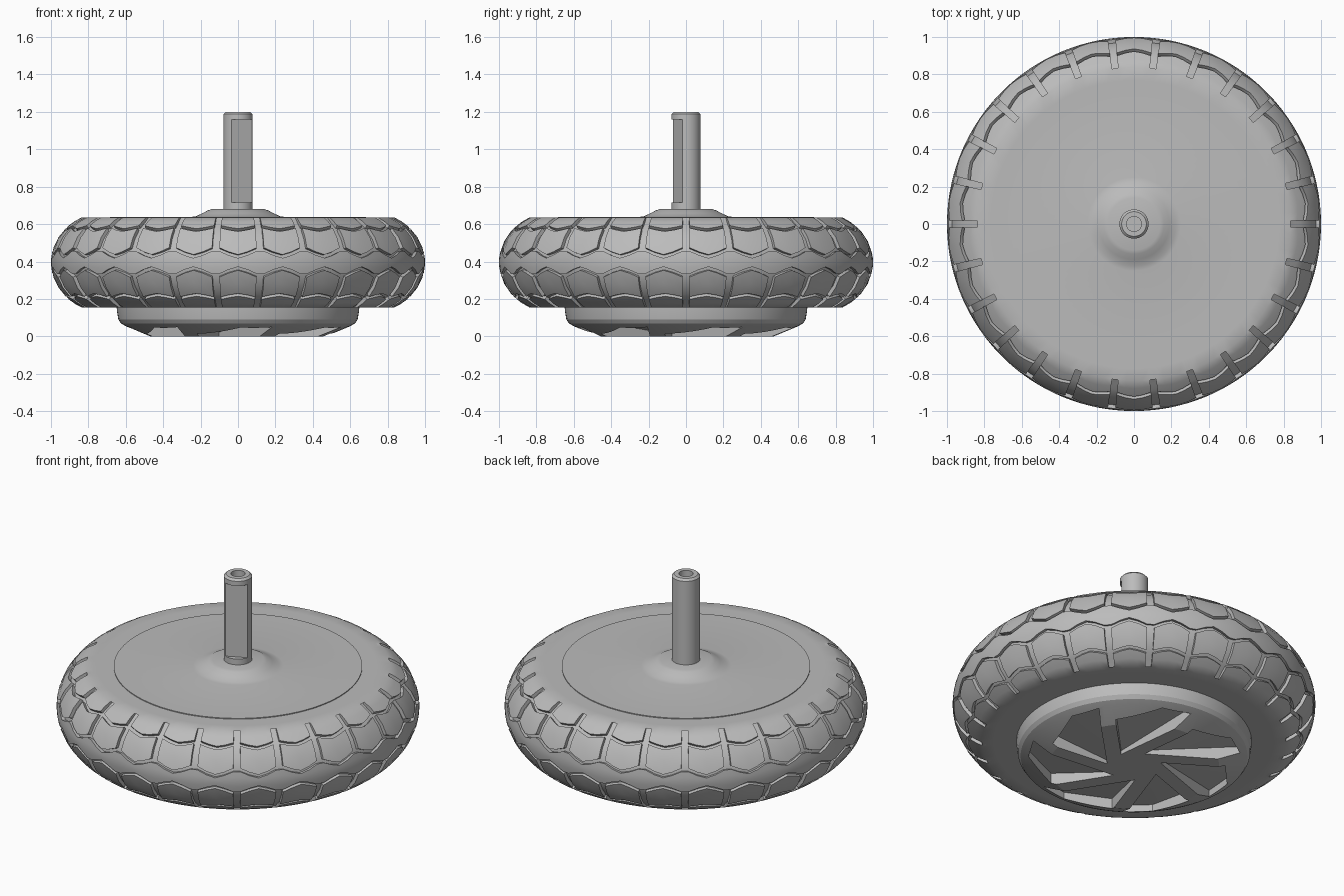
import bpy, bmesh
from math import radians, sin, cos, pi, hypot
from mathutils import Matrix

cube = bpy.data.objects.get("Cube")
if cube:
    bpy.data.objects.remove(cube, do_unlink=True)

grey = bpy.data.materials.new("plain_grey")
grey.use_nodes = True
COLOUR = (0.5, 0.5, 0.5, 1)
grey.diffuse_color = COLOUR
grey.node_tree.nodes["Principled BSDF"].inputs["Base Color"].default_value = COLOUR


def finish(name, bm):
    bmesh.ops.recalc_face_normals(bm, faces=bm.faces)
    mesh = bpy.data.meshes.new(name)
    bm.to_mesh(mesh)
    bm.free()
    mesh.materials.append(grey)
    obj = bpy.data.objects.new(name, mesh)
    bpy.context.collection.objects.link(obj)
    return obj


def activate(obj):
    bpy.ops.object.select_all(action='DESELECT')
    obj.select_set(True)
    bpy.context.view_layer.objects.active = obj


def smooth(obj, angle=30):
    activate(obj)
    bpy.ops.object.shade_smooth_by_angle(angle=radians(angle))


def lathe(name, profile, segments=96):
    """Revolve (radius, height) points; ends on the axis are closed."""
    bm = bmesh.new()
    rings = []
    for r, z in profile:
        n = segments if r > 0 else 1
        rings.append([bm.verts.new((r * cos(2 * pi * i / n), r * sin(2 * pi * i / n), z))
                      for i in range(n)])
    for a, b in zip(rings, rings[1:]):
        for i in range(segments):
            j = (i + 1) % segments
            corners = [a[i % len(a)], a[j % len(a)], b[j % len(b)], b[i % len(b)]]
            bm.faces.new(list(dict.fromkeys(corners)))
    return finish(name, bm)


def cut(obj, cutter):
    mod = obj.modifiers.new("cut", 'BOOLEAN')
    mod.operation, mod.solver, mod.object = 'DIFFERENCE', 'EXACT', cutter
    activate(obj)
    bpy.ops.object.modifier_apply(modifier=mod.name)
    bpy.data.objects.remove(cutter, do_unlink=True)


# Tyre: elliptical section, tread net sunk into it
MID_Z, CORE_R, WIDE, TALL = 0.395, 0.70, 0.30, 0.27
BLOCKS, DEPTH, RIM = 26, 0.02, 62.7
step = 2 * pi / BLOCKS
half_groove = radians(1.15)
# Section angle of each row at the block sides and at the block middle
half_rows = [(RIM, RIM), (55, 53), (47, 42), (43, 38), (30, 25), (17, 9), (13, 5), (6, 2)]
rows = half_rows + [(0, 0)] + [(-a, -b) for a, b in reversed(half_rows)]
columns = []
for k in range(BLOCKS):
    for f, weight in ((None, 0), (0, 0), (.25, .6), (.5, 1), (.75, .6)):
        a = -half_groove if f is None else half_groove + f * (step - 2 * half_groove)
        columns.append((k * step + a, weight))

bm = bmesh.new()
normals = {}
grid = []
for side, middle in rows:
    ring = []
    for a, weight in columns:
        t = radians(side + (middle - side) * weight)
        r = CORE_R + WIDE * cos(t)
        v = bm.verts.new((r * cos(a), r * sin(a), MID_Z + TALL * sin(t)))
        nr, nz = cos(t) / WIDE, sin(t) / TALL
        if abs(side) == RIM:
            nz = 0
        size = hypot(nr, nz)
        normals[v.co.to_tuple(4)] = (cos(a) * nr / size, sin(a) * nr / size, nz / size)
        ring.append(v)
    grid.append(ring)
groove_faces = []
for i in range(len(rows) - 1):
    band = min(i, len(rows) - 2 - i)
    for j in range(len(columns)):
        k = (j + 1) % len(columns)
        face = bm.faces.new((grid[i][j], grid[i][k], grid[i + 1][k], grid[i + 1][j]))
        if band in (2, 5) or (j % 5 == 0 and band < 6):
            groove_faces.append(face)
# Flat sidewall strips
for ring in (grid[0], grid[-1]):
    inner = [bm.verts.new((v.co.x * .92, v.co.y * .92, v.co.z)) for v in ring]
    for j in range(len(ring)):
        k = (j + 1) % len(ring)
        bm.faces.new((ring[j], ring[k], inner[k], inner[j]))
bmesh.ops.recalc_face_normals(bm, faces=bm.faces)
sunk = bmesh.ops.extrude_face_region(bm, geom=groove_faces)["geom"]
for v in sunk:
    if isinstance(v, bmesh.types.BMVert):
        n = normals[v.co.to_tuple(4)]
        v.co -= DEPTH * Matrix.Identity(3) @ type(v.co)(n)
bmesh.ops.delete(bm, geom=[f for f in groove_faces if f.is_valid], context='FACES_ONLY')
smooth(finish("tyre", bm))

# Wheel sides, cover plate and boss
smooth(lathe("wheel_core", [(0, .157), (.80, .157), (.80, .633), (0, .633)]))
smooth(lathe("cover_plate", [(0, .60), (.685, .60), (.685, .638), (.25, .638), (.225, .642),
                             (.19, .658), (.16, .674), (.14, .68), (0, .68)]), 40)

# Motor housing with swirled recesses between seven blades
housing = lathe("motor_housing", [(0, .20), (.65, .20), (.648, .14), (.64, .09), (.625, .068),
                                  (.595, .052), (.47, 0), (0, 0)])
bm = bmesh.new()
outline = [(.04, .145), (.57, .145), (.50, .30), (.265, .427)]
for k in range(7):
    turn = Matrix.Rotation(radians(148) - 2 * pi * k / 7, 3, 'Z')
    low, high = [], []
    for x, y in outline:
        # mirrored, as the pattern is laid out from below
        low.append(bm.verts.new(turn @ type(bm.verts.new().co)((x, -y, -.05))))
        high.append(bm.verts.new(turn @ type(low[0].co)((x, -y, .15 * hypot(x, y)))))
    bm.faces.new(low)
    bm.faces.new(high[:3])
    bm.faces.new((high[0], high[2], high[3]))
    for i in range(4):
        j = (i + 1) % 4
        bm.faces.new((low[i], low[j], high[j], high[i]))
bmesh.ops.delete(bm, geom=[v for v in bm.verts if not v.link_faces], context='VERTS')
cut(housing, finish("recess_cutter", bm))
smooth(housing, 20)

# Axle with bored end and a milled flat
axle = lathe("axle", [(0, .62), (.078, .62), (.078, 1.188), (.066, 1.2), (.04, 1.2),
                      (.04, 1.1), (0, 1.1)], 48)
bm = bmesh.new()
bmesh.ops.create_cube(bm, size=1, matrix=Matrix.Rotation(radians(-65), 4, 'Z')
                      @ Matrix.Translation((.149, 0, .9375))
                      @ Matrix.Diagonal((.2, .3, .445, 1)))
cut(axle, finish("flat_cutter", bm))
smooth(axle)
